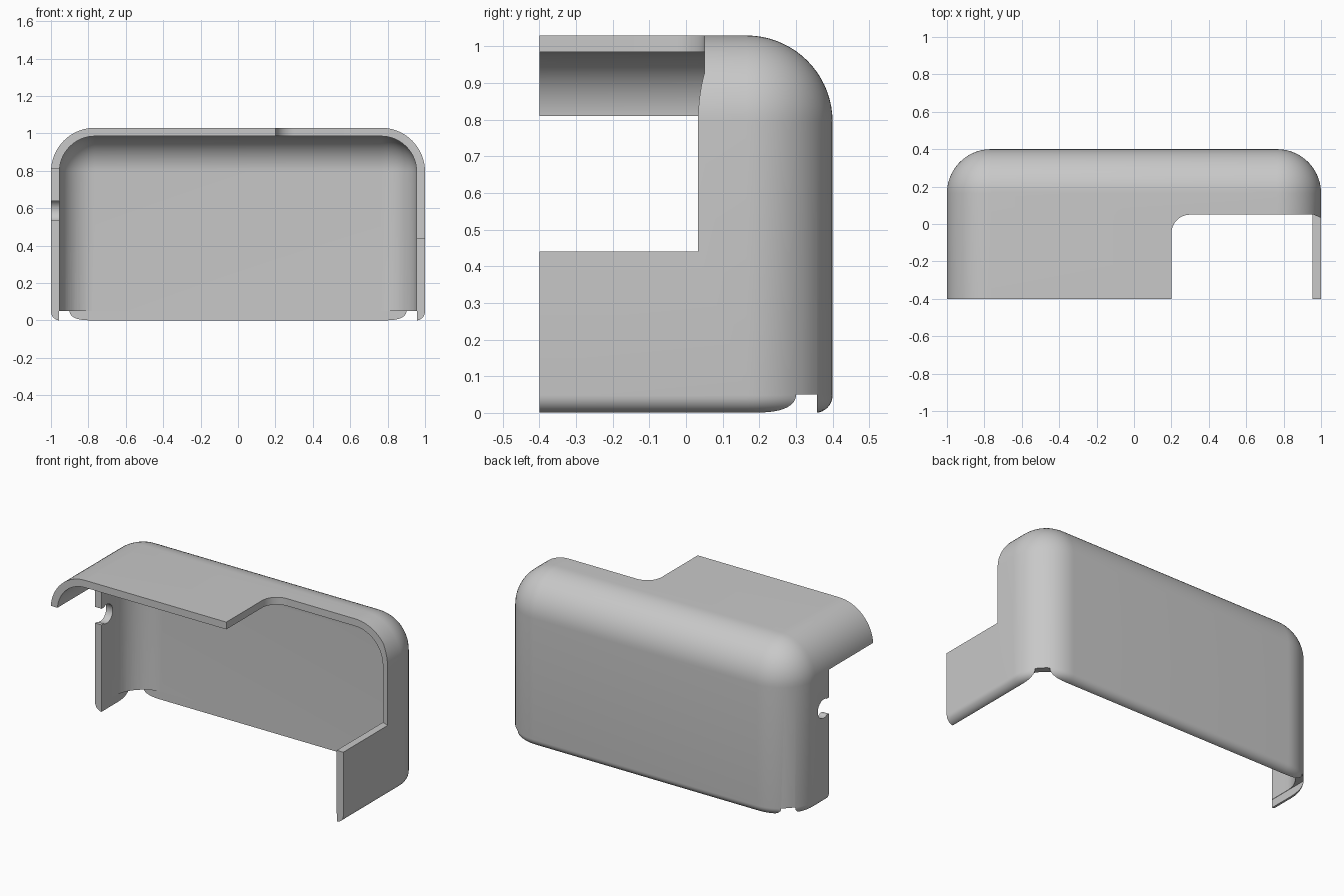
import bpy, bmesh, math
from mathutils import Matrix

old = bpy.data.objects.get("Cube")
if old:
    bpy.data.objects.remove(old, do_unlink=True)

HALF_X, HALF_Y, HEIGHT = 1.0, 0.4, 1.03
WALL, RADIUS, LIP = 0.045, 0.235, 0.05

grey = bpy.data.materials.new("matte grey")
grey.use_nodes = True
colour = (0.58, 0.58, 0.58, 1)
grey.diffuse_color = colour
grey.node_tree.nodes["Principled BSDF"].inputs["Base Color"].default_value = colour


def make_object(name, bm):
    bmesh.ops.recalc_face_normals(bm, faces=bm.faces[:])
    mesh = bpy.data.meshes.new(name)
    bm.to_mesh(mesh)
    bm.free()
    obj = bpy.data.objects.new(name, mesh)
    bpy.context.collection.objects.link(obj)
    mesh.materials.append(grey)
    return obj


def box_mesh(lo, hi):
    bm = bmesh.new()
    bmesh.ops.create_cube(bm, size=1)
    for v in bm.verts:
        for i in range(3):
            v.co[i] = hi[i] if v.co[i] > 0 else lo[i]
    return bm


def box(name, lo, hi):
    return make_object(name, box_mesh(lo, hi))


def rounded_box(name, lo, hi, radius, foot=0):
    """Box with round back corners and top edges, and an optional foot fillet."""
    bm = box_mesh(lo, hi)

    def along(edge, axis, value):
        return all(abs(v.co[axis] - value) < 1e-4 for v in edge.verts)

    def bevel(edges, size, segments):
        bmesh.ops.bevel(bm, geom=edges, offset=size, offset_type='OFFSET',
                        segments=segments, profile=0.5, affect='EDGES')

    bevel([e for e in bm.edges if not along(e, 1, lo[1]) and not along(e, 2, lo[2])
           and (along(e, 2, hi[2]) or along(e, 1, hi[1]))], radius, 18)
    if foot:
        bevel([e for e in bm.edges if along(e, 2, lo[2]) and not along(e, 1, lo[1])], foot, 8)
    return make_object(name, bm)


def cylinder_x(name, x, y, z, radius, depth):
    bm = bmesh.new()
    bmesh.ops.create_cone(bm, cap_ends=True, segments=48, radius1=radius, radius2=radius,
                          depth=depth, matrix=Matrix.Translation((x, y, z))
                          @ Matrix.Rotation(math.pi / 2, 4, 'Y'))
    return make_object(name, bm)


def prism(name, outline, z0, z1):
    bm = bmesh.new()
    face = bm.faces.new([bm.verts.new((x, y, z0)) for x, y in outline])
    top = bmesh.ops.extrude_face_region(bm, geom=[face])
    for v in top["geom"]:
        if isinstance(v, bmesh.types.BMVert):
            v.co.z = z1
    return make_object(name, bm)


def cut(target, cutter):
    mod = target.modifiers.new(cutter.name, 'BOOLEAN')
    mod.operation, mod.solver, mod.object = 'DIFFERENCE', 'EXACT', cutter
    cutter.hide_render = True
    bpy.ops.object.modifier_apply(modifier=mod.name)
    bpy.data.objects.remove(cutter, do_unlink=True)


# Outer body
shell = rounded_box("housing_shell", (-HALF_X, -HALF_Y, 0), (HALF_X, HALF_Y, HEIGHT), RADIUS, LIP - 0.002)
bpy.context.view_layer.objects.active = shell
shell.select_set(True)

# Hollow interior, open at the front and below
inner_x, inner_y = HALF_X - WALL, HALF_Y - WALL
cut(shell, rounded_box("cavity", (-inner_x, -0.7, -0.2), (inner_x, inner_y, HEIGHT - WALL), RADIUS - WALL))

# Square bottom opening that breaks through the round back corners
cut(shell, box("bottom_opening", (-inner_x - 0.002, -0.8, -0.3),
               (inner_x + 0.002, inner_y + 0.002, LIP)))

# Cutaway of the roof and upper left wall, with one rounded inside corner
arc = [(0.3 - 0.1 * math.cos(a), -0.05 + 0.1 * math.sin(a))
       for a in (math.pi / 2 * i / 10 for i in range(11))]
outline = [(0.2, -0.7)] + arc + [(0.96, 0.05), (1.0, 0.033), (1.2, 0.033), (1.2, -0.7)]
cut(shell, prism("roof_cutaway", outline, 0.44, 1.3))

# Right wall cut back below the overhanging roof
cut(shell, box("right_wall_cutaway", (-1.2, -0.7, -0.2), (-0.6, 0.033, 0.81)))

# Round cable notch in the front edge of the right wall
cut(shell, cylinder_x("cable_notch", -1.0, 0.083, 0.588, 0.058, 0.3))
cut(shell, box("cable_slot", (-1.15, -0.1, 0.538), (-0.85, 0.083, 0.638)))

bpy.ops.object.shade_smooth_by_angle(angle=math.radians(30))
